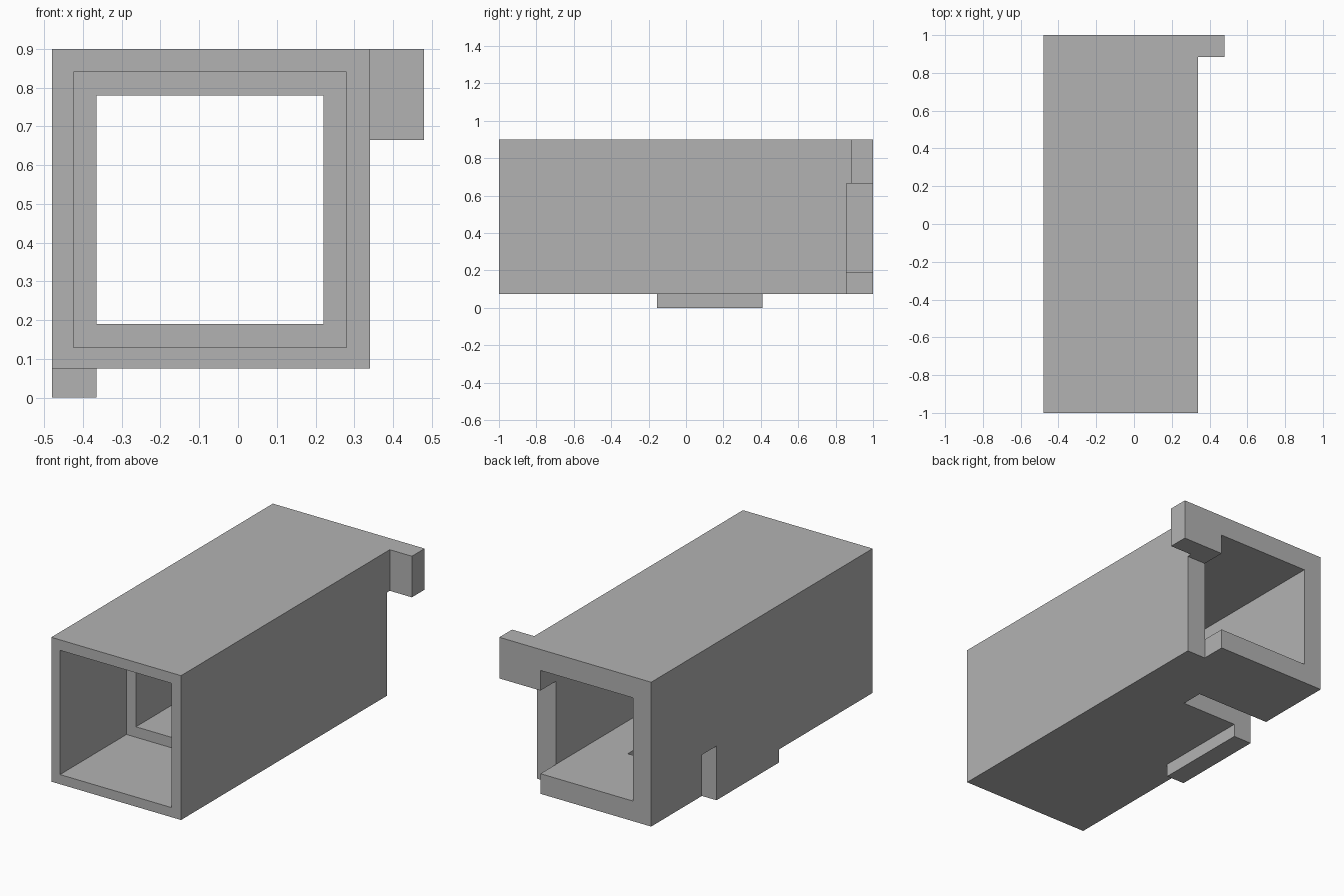
import bpy
import bmesh

cube = bpy.data.objects.get("Cube")
if cube:
    bpy.data.objects.remove(cube, do_unlink=True)

grey = bpy.data.materials.new("plain_grey")
grey.use_nodes = True
colour = (0.45, 0.45, 0.45, 1)
grey.diffuse_color = colour
for node in grey.node_tree.nodes:
    if node.type == 'BSDF_PRINCIPLED':
        node.inputs["Base Color"].default_value = colour


def box(name, xs, ys, zs):
    """Box from its extents along each axis."""
    bm = bmesh.new()
    bmesh.ops.create_cube(bm, size=1)
    for v in bm.verts:
        v.co = [r[0] if c < 0 else r[1] for c, r in zip(v.co, (xs, ys, zs))]
    mesh = bpy.data.meshes.new(name)
    bm.to_mesh(mesh)
    bm.free()
    mesh.materials.append(grey)
    ob = bpy.data.objects.new(name, mesh)
    bpy.context.collection.objects.link(ob)
    return ob


def combine(target, tool, operation):
    """Apply a boolean, then remove the tool."""
    mod = target.modifiers.new(tool.name, 'BOOLEAN')
    mod.operation = operation
    mod.solver = 'EXACT'
    mod.object = tool
    tool.hide_render = True
    bpy.context.view_layer.objects.active = target
    bpy.ops.object.modifier_apply(modifier=mod.name)
    bpy.data.objects.remove(tool, do_unlink=True)


# Square sleeve body
sleeve = box("sleeve", (-0.48, 0.34), (-1, 1), (0.075, 0.9))

# Rear corner lug and underside rail, overlapping the walls
lug = box("corner_lug", (0.28, 0.48), (0.885, 1), (0.665, 0.9))
rail = box("bottom_rail", (-0.48, -0.365), (-0.155, 0.41), (0, 0.15))
for part in (lug, rail):
    combine(sleeve, part, 'UNION')

# Wide front socket, narrow through bore, rear side notch, floor and wall slots
cuts = [
    ("front_socket", (-0.425, 0.28), (-1.1, -0.4), (0.13, 0.84)),
    ("through_bore", (-0.365, 0.22), (-1.2, 1.1), (0.19, 0.78)),
    ("rear_notch", (0.22, 0.6), (0.858, 1.2), (-0.1, 0.665)),
    ("floor_slot", (-0.6, -0.01), (0.41, 0.54), (-0.1, 0.25)),
    ("wall_slot", (-0.7, -0.3), (0.41, 0.54), (-0.2, 0.31)),
]
for cut in cuts:
    combine(sleeve, box(*cut), 'DIFFERENCE')

# Merge coplanar pieces into clean flat faces
bm = bmesh.new()
bm.from_mesh(sleeve.data)
bmesh.ops.remove_doubles(bm, verts=bm.verts, dist=0.0001)
bmesh.ops.dissolve_limit(bm, angle_limit=0.01, verts=bm.verts, edges=bm.edges)
bm.to_mesh(sleeve.data)
bm.free()
